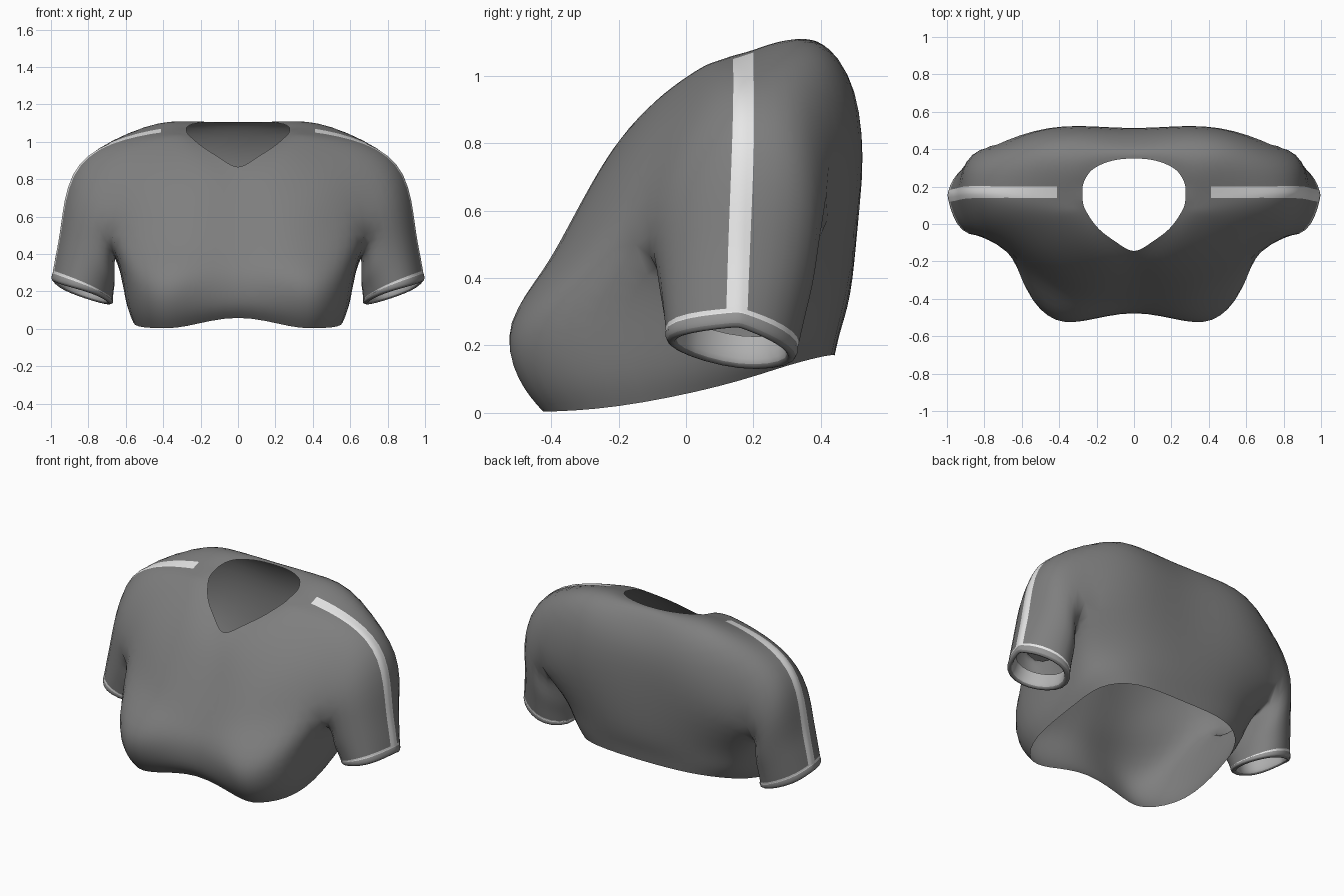
import bpy
import bmesh
from mathutils import Vector

cube = bpy.data.objects.get("Cube")
if cube:
    bpy.data.objects.remove(cube, do_unlink=True)


def make_material(name, value):
    mat = bpy.data.materials.new(name)
    mat.use_nodes = True
    color = (value, value, value, 1)
    mat.diffuse_color = color
    mat.node_tree.nodes["Principled BSDF"].inputs["Base Color"].default_value = color
    return mat


materials = [
    make_material("charcoal fabric", 0.21),
    make_material("white stripe", 0.88),
    make_material("grey cuff trim", 0.3),
    make_material("pale cuff lining", 0.45),
]
FABRIC, STRIPE, TRIM, LINING = range(len(materials))


def ring(*points):
    return [Vector(p) for p in points]


def blend(ring_a, ring_b, factor):
    return [a.lerp(b, factor) for a, b in zip(ring_a, ring_b)]


def shrink(points, factor, offset=(0, 0, 0)):
    centre = sum(points, Vector()) / len(points)
    return [centre + (p - centre) * factor + Vector(offset) for p in points]


# Yoke rings run from the front middle, over the shoulder, to the back middle
neck_line = ring(
    (0, -.145, .865), (.09, -.1, .91), (.185, -.03, .97), (.245, .05, 1.02),
    (.27, .1, 1.045), (.275, .14, 1.06), (.275, .2, 1.075), (.255, .25, 1.09),
    (.21, .3, 1.1), (.11, .34, 1.105), (0, .35, 1.105))
collar_ring = ring(
    (0, -.24, .73), (.15, -.22, .78), (.29, -.11, .9), (.37, .02, 1),
    (.405, .08, 1.03), (.41, .14, 1.05), (.41, .2, 1.07), (.4, .28, 1.095),
    (.34, .36, 1.105), (.2, .41, 1.09), (0, .41, 1.085))
shoulder_ring = ring(
    (0, -.37, .5), (.22, -.34, .57), (.42, -.23, .7), (.57, -.09, .82),
    (.65, .05, .94), (.68, .14, .985), (.68, .2, .995), (.65, .32, 1.01),
    (.53, .44, 1), (.31, .5, .95), (0, .49, .93))
armhole_ring = ring(
    (0, -.43, .38), (.25, -.43, .42), (.48, -.32, .48), (.68, -.15, .5),
    (.81, -.01, .74), (.877, .14, .82), (.88, .2, .82), (.86, .34, .78),
    (.72, .42, .57), (.38, .52, .68), (0, .51, .7))
underarm = Vector((.655, .14, .38))

# Body rings run from the front middle, under the arm, to the back middle
waist_ring = ring(
    (0, -.47, .27), (.27, -.515, .27), (.46, -.48, .27), (.605, -.27, .3),
    (.63, .12, .3), (.6, .34, .36), (.36, .47, .4), (0, .495, .4))
hem_line = ring(
    (0, -.41, .06), (.27, -.42, .015), (.43, -.4, .005), (.55, -.2, .02),
    (.55, .1, .08), (.5, .3, .14), (.32, .42, .17), (0, .44, .17))
lower_ring = [Vector((p.x * 1.02, p.y * (1.08 if p.y < 0 else 1), p.z))
              for p in blend(waist_ring, hem_line, .62)]

# Sleeve rings are closed loops that start at the front of the armhole
elbow_ring = ring(
    (.72, -.07, .36), (.865, -.03, .52), (.94, .13, .55), (.94, .19, .55),
    (.895, .33, .51), (.75, .37, .39), (.66, .14, .27))
cuff_edge = ring(
    (.76, -.03, .19), (.92, -.03, .24), (.99, .12, .265), (.99, .18, .26),
    (.93, .28, .215), (.77, .32, .155), (.67, .16, .135))
cuff_inner = shrink(cuff_edge, .85)
cuff_deep = shrink(cuff_edge, .82, (-.02, .01, .08))


def build_half(bm, side):
    def add(points):
        return [bm.verts.new((p.x * side, p.y, p.z)) for p in points]

    def loft(top, bottom, closed=False, material=FABRIC, stripe=None):
        count = len(top)
        for i in range(count if closed else count - 1):
            j = (i + 1) % count
            face = bm.faces.new((top[i], top[j], bottom[j], bottom[i]))
            face.material_index = STRIPE if i == stripe else material

    # Yoke, with the stripe starting beyond the collar
    yoke = [add(r) for r in (neck_line, collar_ring, shoulder_ring, armhole_ring)]
    for k in range(3):
        loft(yoke[k], yoke[k + 1], stripe=5 if k else None)
    arm = yoke[-1]
    pit = bm.verts.new((underarm.x * side, underarm.y, underarm.z))

    # Body
    upper = arm[:4] + [pit] + arm[8:]
    for points in (waist_ring, lower_ring, hem_line):
        lower = add(points)
        loft(upper, lower)
        upper = lower

    # Sleeve, thin white piping, cuff band, cuff rim and lining
    upper = arm[3:9] + [pit]
    steps = ((elbow_ring, FABRIC, 2),
             (blend(elbow_ring, cuff_edge, .5), FABRIC, 2),
             (blend(elbow_ring, cuff_edge, .85), FABRIC, 2),
             (blend(elbow_ring, cuff_edge, .89), STRIPE, None),
             (cuff_edge, TRIM, None),
             (cuff_inner, FABRIC, None),
             (cuff_deep, LINING, None))
    for points, material, stripe in steps:
        lower = add(points)
        loft(upper, lower, True, material, stripe)
        upper = lower


def smooth_position(v):
    """Where subdivision will carry this control vertex."""
    if v.is_boundary:
        ends = [e.other_vert(v).co for e in v.link_edges if e.is_boundary]
        return (v.co * 4 + sum(ends, Vector())) / 6
    n = len(v.link_edges)
    near = sum((e.other_vert(v).co for e in v.link_edges), Vector())
    far = sum((c.link_loop_next.link_loop_next.vert.co for c in v.link_loops), Vector())
    return (v.co * n * n + near * 4 + far) / (n * (n + 5))


bm = bmesh.new()
for side in (1, -1):
    build_half(bm, side)
bmesh.ops.remove_doubles(bm, verts=bm.verts[:], dist=.001)
bmesh.ops.recalc_face_normals(bm, faces=bm.faces[:])
bm.normal_update()
front_face = min(bm.faces, key=lambda f: f.calc_center_median().y)
if front_face.normal.y > 0:
    bmesh.ops.reverse_faces(bm, faces=bm.faces[:])

# Push the cage out so the smoothed cloth passes through the fitted rings
targets = [(v, v.co.copy()) for v in bm.verts]
for _ in range(4):
    moves = [(v, goal - smooth_position(v)) for v, goal in targets]
    for v, move in moves:
        v.co += move * .9

mesh = bpy.data.meshes.new("cropped_shirt")
bm.to_mesh(mesh)
bm.free()
for mat in materials:
    mesh.materials.append(mat)
for poly in mesh.polygons:
    poly.use_smooth = True
shirt = bpy.data.objects.new("cropped_shirt", mesh)
bpy.context.collection.objects.link(shirt)
subdivision = shirt.modifiers.new("smooth cloth", 'SUBSURF')
subdivision.levels = subdivision.render_levels = 2
